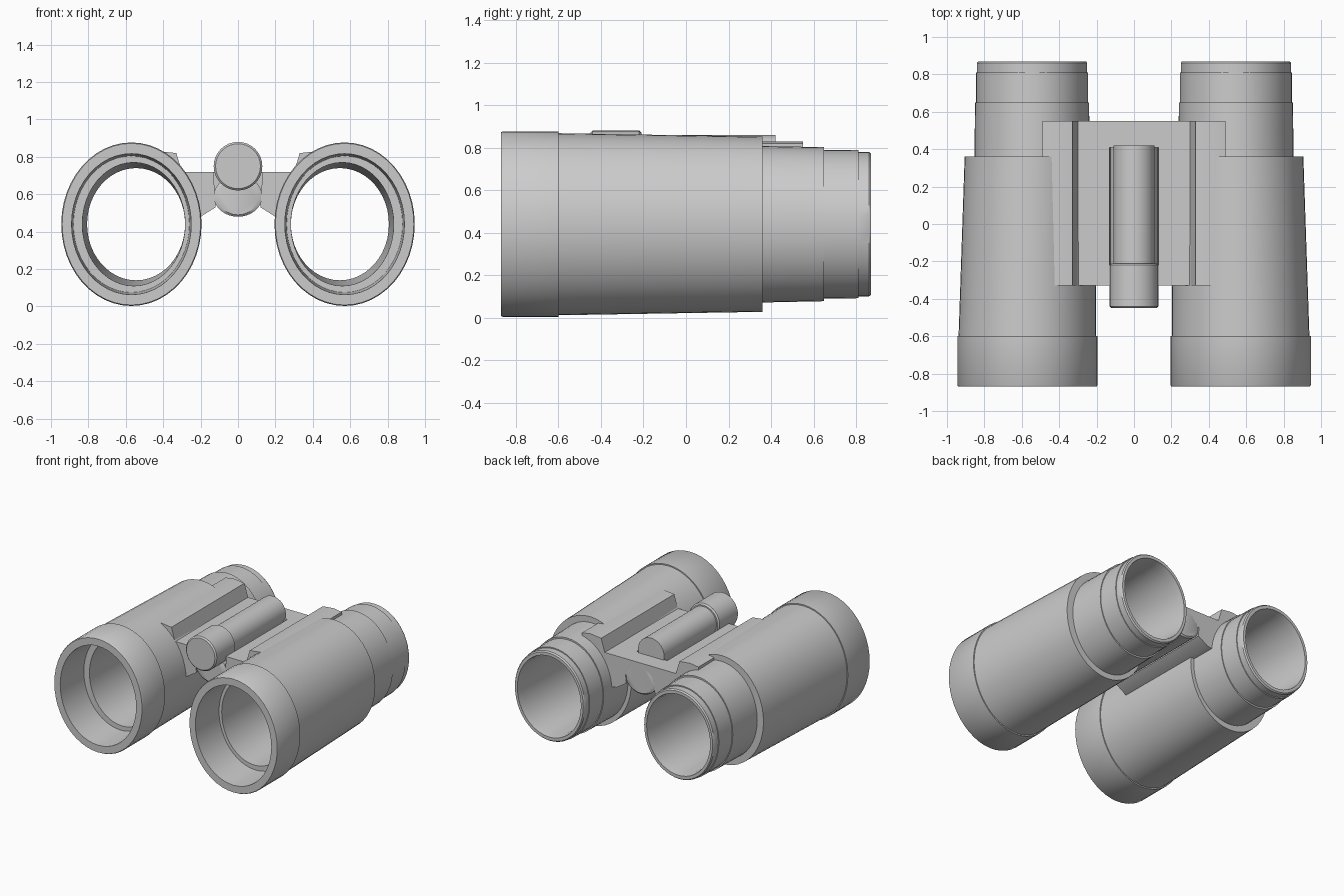
import bpy, bmesh, math

if "Cube" in bpy.data.objects:
    bpy.data.objects.remove(bpy.data.objects["Cube"])

CX, CZ = 0.57, 0.44          # front lens axis
REAR_SHIFT = -0.025          # rear section and bore sit slightly inboard


def finish(name, bm, angle=35):
    bmesh.ops.recalc_face_normals(bm, faces=bm.faces)
    me = bpy.data.meshes.new(name)
    bm.to_mesh(me)
    bm.free()
    ob = bpy.data.objects.new(name, me)
    bpy.context.collection.objects.link(ob)
    bpy.ops.object.select_all(action='DESELECT')
    bpy.context.view_layer.objects.active = ob
    ob.select_set(True)
    bpy.ops.object.shade_smooth_by_angle(angle=math.radians(angle))
    return ob


def lathe(name, x, z, profile, closed=False, n=48, sx=1):
    """Elliptical rings (y, rx, rz, optional x shift) joined along the y axis."""
    bm = bmesh.new()
    rings = []
    for y, rx, rz, *shift in profile:
        cx = sx * (x + sum(shift))
        rings.append([bm.verts.new((cx + rx * math.cos(2 * math.pi * i / n), y,
                                    z + rz * math.sin(2 * math.pi * i / n)))
                      for i in range(n)])
    pairs = list(zip(rings, rings[1:]))
    if closed:
        pairs.append((rings[-1], rings[0]))
    else:
        bm.faces.new(rings[0])
        bm.faces.new(rings[-1])
    for a, b in pairs:
        for i in range(n):
            j = (i + 1) % n
            bm.faces.new((a[i], a[j], b[j], b[i]))
    return finish(name, bm)


def extrude_y(name, pts, y0, y1, sx=1):
    """Prism from an xz outline."""
    bm = bmesh.new()
    a = [bm.verts.new((sx * x, y0, z)) for x, z in pts]
    b = [bm.verts.new((sx * x, y1, z)) for x, z in pts]
    bm.faces.new(a)
    bm.faces.new(b)
    for i in range(len(pts)):
        j = (i + 1) % len(pts)
        bm.faces.new((a[i], a[j], b[j], b[i]))
    return finish(name, bm)


# hollow barrel: outside from front to rear, then the bore back to the front
S = REAR_SHIFT
barrel = [
    (-0.87, 0.370, 0.432), (-0.86, 0.375, 0.437), (-0.60, 0.375, 0.437),
    (-0.60, 0.368, 0.428), (0.36, 0.348, 0.412, S / 2),
    (0.36, 0.308, 0.368, S), (0.65, 0.305, 0.362, S),
    (0.65, 0.300, 0.350, S), (0.81, 0.300, 0.348, S),
    (0.81, 0.295, 0.340, S), (0.86, 0.295, 0.340, S), (0.87, 0.288, 0.332, S),
    (0.87, 0.268, 0.308, S), (0.81, 0.262, 0.300, S), (0.36, 0.262, 0.300, S),
    (-0.60, 0.275, 0.330, S / 2), (-0.60, 0.310, 0.365), (-0.87, 0.320, 0.377),
]

# bridge arm outline: thin top plate, raised saddle on the barrel, lower web
arm = [(0.13, 0.70), (0.13, 0.72), (0.30, 0.72), (0.33, 0.82), (0.42, 0.83),
       (0.49, 0.82), (0.49, 0.77), (0.38, 0.70), (0.31, 0.60), (0.27, 0.47),
       (0.20, 0.48), (0.12, 0.53)]

for side, sx in (("left", -1), ("right", 1)):
    lathe(f"{side}_barrel", CX, CZ, barrel, closed=True, sx=sx)
    extrude_y(f"{side}_bridge_arm", arm, -0.33, 0.55, sx)

# central hinge and focus mechanism
lathe("hinge_tube", 0, 0.59, [(-0.33, 0.11, 0.10), (-0.32, 0.13, 0.11),
                              (0.54, 0.13, 0.11), (0.55, 0.11, 0.10)], n=32)
lathe("focus_shaft", 0, 0.75, [(-0.21, 0.11, 0.11), (0.42, 0.11, 0.11)], n=32)
lathe("focus_knob", 0, 0.75, [(-0.45, 0.12, 0.12), (-0.44, 0.13, 0.13),
                              (-0.22, 0.13, 0.13), (-0.21, 0.12, 0.12)], n=32)

# rear plate tying both arms together
extrude_y("rear_bridge_plate", [(-0.2, 0.60), (0.2, 0.60), (0.2, 0.72), (-0.2, 0.72)],
          0.41, 0.55)
